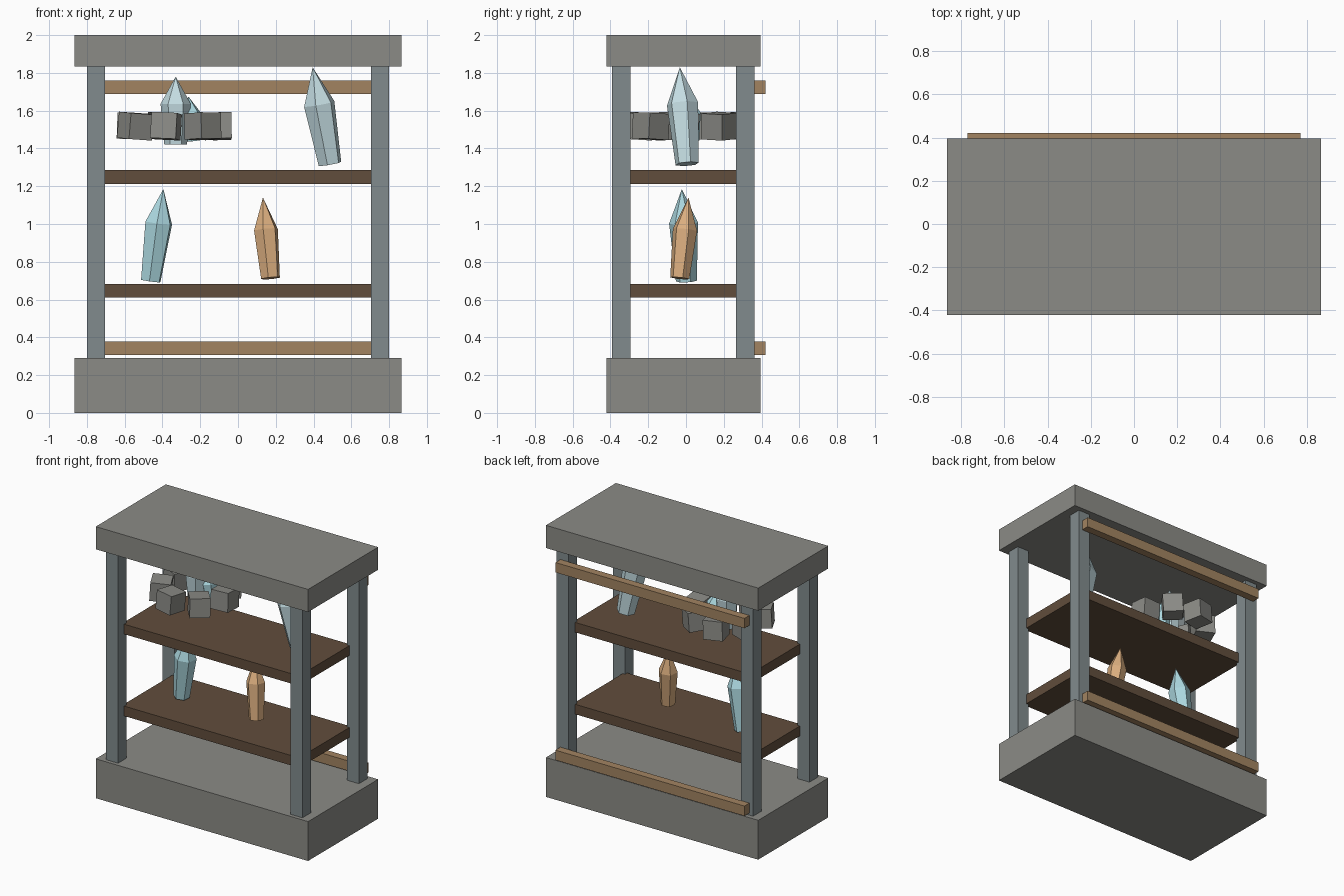
import bpy, bmesh, math, random
from mathutils import Vector, Matrix

if "Cube" in bpy.data.objects:
    bpy.data.objects.remove(bpy.data.objects["Cube"])

random.seed(4)


def mat(name, r, g, b):
    m = bpy.data.materials.new(name)
    m.diffuse_color = (r, g, b, 1)
    m.use_nodes = True
    m.node_tree.nodes["Principled BSDF"].inputs["Base Color"].default_value = m.diffuse_color
    return m


STONE = mat("stone", 0.26, 0.26, 0.24)
METAL = mat("metal", 0.22, 0.26, 0.27)
SHELF = mat("dark_wood", 0.12, 0.075, 0.045)
RAIL = mat("light_wood", 0.36, 0.23, 0.12)
PALE = mat("pale_crystal", 0.55, 0.72, 0.76)
TEAL = mat("teal_crystal", 0.42, 0.70, 0.76)
AMBER = mat("amber_crystal", 0.70, 0.42, 0.21)


def finish(bm, name, material):
    bmesh.ops.recalc_face_normals(bm, faces=bm.faces)
    me = bpy.data.meshes.new(name)
    bm.to_mesh(me)
    bm.free()
    me.materials.append(material)
    ob = bpy.data.objects.new(name, me)
    bpy.context.collection.objects.link(ob)
    return ob


def box(name, x, y, z, material):
    """Box from (min, max) ranges."""
    bm = bmesh.new()
    bmesh.ops.create_cube(bm, size=1)
    for v in bm.verts:
        v.co = [r[0] + (c + 0.5) * (r[1] - r[0]) for c, r in zip(v.co, (x, y, z))]
    return finish(bm, name, material)


def crystal(name, base, tip, r_base, r_mid, frac, material, spin=0.0):
    """Six-sided shard: narrow foot, wide shoulder, pointed tip."""
    base, tip = Vector(base), Vector(tip)
    axis = tip - base
    rot = Vector((0, 0, 1)).rotation_difference(axis).to_matrix()
    bm = bmesh.new()
    rings = []
    for h, r in ((0, r_base), (frac, r_mid)):
        ring = []
        for i in range(6):
            a = spin + i * math.tau / 6
            ring.append(bm.verts.new(
                base + rot @ Vector((r * math.cos(a), r * math.sin(a), h * axis.length))))
        rings.append(ring)
    top = bm.verts.new(tip)
    bm.faces.new(rings[0][::-1])
    for i in range(6):
        j = (i + 1) % 6
        bm.faces.new((rings[0][i], rings[0][j], rings[1][j], rings[1][i]))
        bm.faces.new((rings[1][i], rings[1][j], top))
    return finish(bm, name, material)


# Stone plinth and top slab
box("base_slab", (-0.865, 0.865), (-0.42, 0.395), (0, 0.29), STONE)
box("top_slab", (-0.865, 0.865), (-0.42, 0.395), (1.833, 2.0), STONE)

# Four corner posts
for side, x in (("left", (-0.80, -0.703)), ("right", (0.703, 0.80))):
    for end, y in (("front", (-0.392, -0.295)), ("back", (0.265, 0.362))):
        box(f"{end}_{side}_post", x, y, (0.29, 1.833), METAL)

# Two shelves and two back rails
for n, z in (("lower", 0.61), ("upper", 1.213)):
    box(f"{n}_shelf", (-0.722, 0.722), (-0.32, 0.285), (z, z + 0.073), SHELF)
for n, z in (("lower", 0.306), ("upper", 1.688)):
    box(f"{n}_back_rail", (-0.77, 0.77), (0.362, 0.42), (z, z + 0.073), RAIL)

# Display crystals
crystal("teal_crystal", (-0.462, 0.002, 0.698), (-0.395, -0.022, 1.185),
        0.056, 0.077, 0.63, TEAL, 0.4)
crystal("amber_crystal", (0.172, -0.033, 0.713), (0.132, 0.013, 1.14),
        0.052, 0.066, 0.60, AMBER, 0.3)
crystal("pale_crystal", (0.487, 0.006, 1.318), (0.395, -0.033, 1.83),
        0.063, 0.085, 0.62, PALE, 0.3)

# Ring of stones with a crystal cluster inside
cx, cy, cz = -0.337, -0.01, 1.518
for i in range(7):
    a = math.radians(-101 + i * 360 / 7)
    bm = bmesh.new()
    bmesh.ops.create_cube(bm, size=0.138, matrix=(
        Matrix.Translation((cx + 0.232 * math.cos(a), cy + 0.232 * math.sin(a), cz))
        @ Matrix.Rotation(a, 4, 'Z')
        @ Matrix.Rotation(random.uniform(-0.08, 0.08), 4, 'X')
        @ Matrix.Rotation(random.uniform(-0.08, 0.08), 4, 'Y')))
    finish(bm, f"ring_stone_{i + 1}", STONE)
crystal("cluster_crystal_large", (-0.33, -0.01, 1.42), (-0.33, -0.01, 1.78),
        0.06, 0.08, 0.60, PALE, 0.0)
crystal("cluster_crystal_small", (-0.235, 0.03, 1.44), (-0.262, 0.02, 1.675),
        0.042, 0.055, 0.62, TEAL, 0.3)
